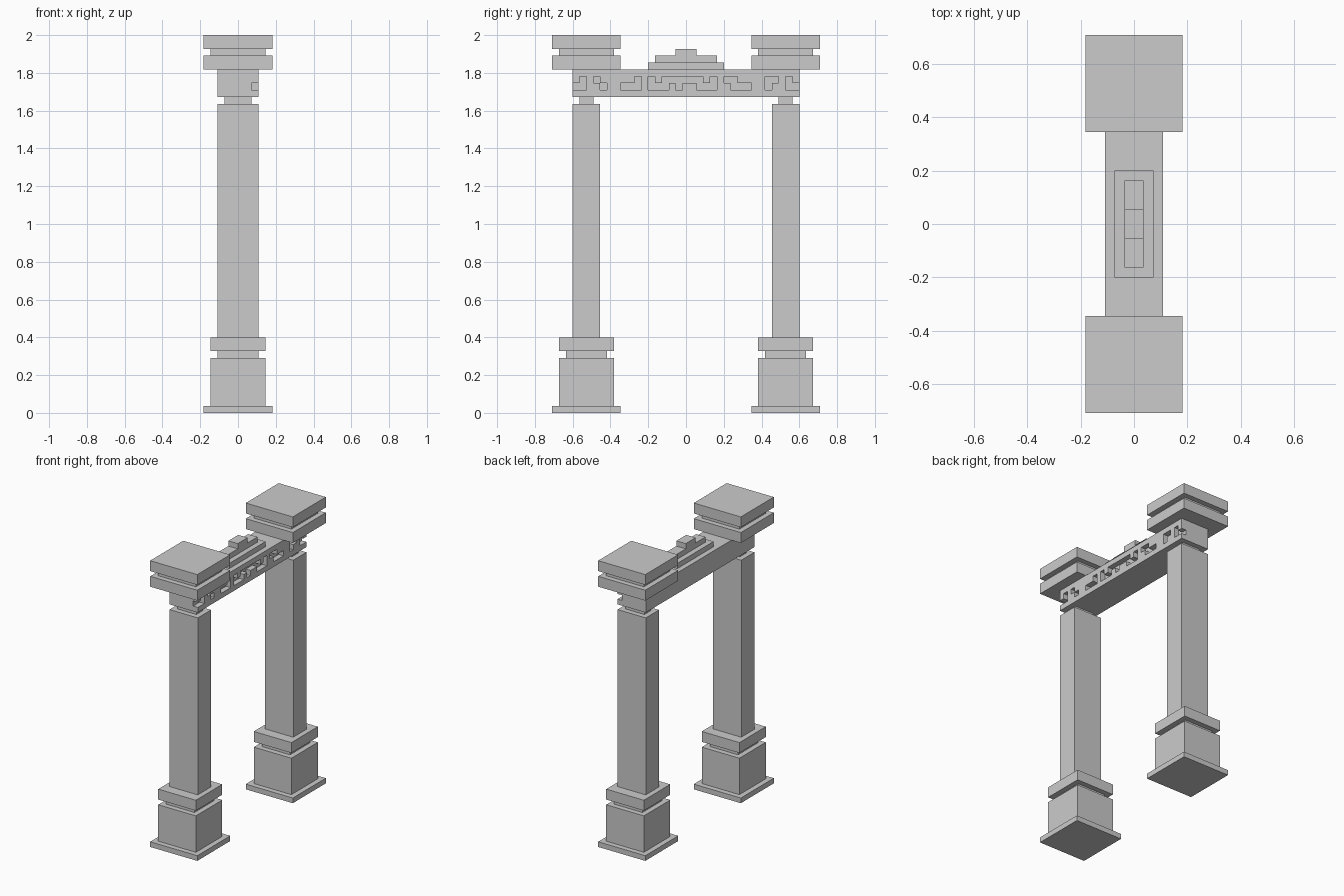
import bpy, bmesh

if "Cube" in bpy.data.objects:
    bpy.data.objects.remove(bpy.data.objects["Cube"])

U = 2 / 55  # the whole model sits on a grid of this size


def boxes(name, specs):
    """One object from boxes given as (x0, x1, y0, y1, z0, z1) in grid units."""
    bm = bmesh.new()
    for x0, x1, y0, y1, z0, z1 in specs:
        made = bmesh.ops.create_cube(bm, size=1)["verts"]
        for v in made:
            v.co.x = (x1 if v.co.x > 0 else x0) * U
            v.co.y = (y1 if v.co.y > 0 else y0) * U
            v.co.z = (z1 if v.co.z > 0 else z0) * U
    mesh = bpy.data.meshes.new(name)
    bm.to_mesh(mesh)
    bm.free()
    ob = bpy.data.objects.new(name, mesh)
    bpy.context.collection.objects.link(ob)
    return ob


def tier(width, depth, z0, z1, y=0):
    return (-width / 2, width / 2, y - depth / 2, y + depth / 2, z0, z1)


# Two pillars: pedestal, shaft and capital
for side, cy in (("front", -14.5), ("back", 14.5)):
    boxes(side + "_pedestal", [
        tier(10, 10, 0, 1, cy), tier(8, 8, 1, 8, cy),
        tier(6, 6, 8, 9, cy), tier(8, 8, 9, 11, cy)])
    boxes(side + "_shaft", [
        tier(6, 4, 11, 45, cy), tier(4, 2, 45, 46, cy)])
    boxes(side + "_capital", [
        tier(10, 10, 50, 52, cy), tier(8, 8, 52, 53, cy),
        tier(10, 10, 53, 55, cy)])

# Lintel with a fret carved into its right face
lintel = boxes("lintel", [tier(6, 33, 46, 50)])
fret = {  # carved runs of columns per row: (first, last + 1)
    48: [(1, 2), (3, 4), (9, 10), (11, 12), (13, 19), (20, 21),
         (22, 24), (28, 30), (31, 32)],
    47: [(-1, 2), (4, 5), (7, 10), (11, 14), (15, 16), (18, 21),
         (23, 26), (28, 29), (31, 33)],
}
fret[47][-1] = (31, 34)
for z, runs in fret.items():
    cutter = boxes(f"fret_cutter_{z}", [
        (2, 4, a - 16.5, b - 16.5, z, z + 1) for a, b in runs])
    cutter.hide_render = True
    cutter.hide_viewport = True
    mod = lintel.modifiers.new(f"fret_{z}", "BOOLEAN")
    mod.operation = "DIFFERENCE"
    mod.solver = "EXACT"
    mod.object = cutter

# Stepped crest on the lintel
boxes("crest", [tier(4, 11, 50, 51), tier(2, 9, 51, 52), tier(2, 3, 52, 53)])
